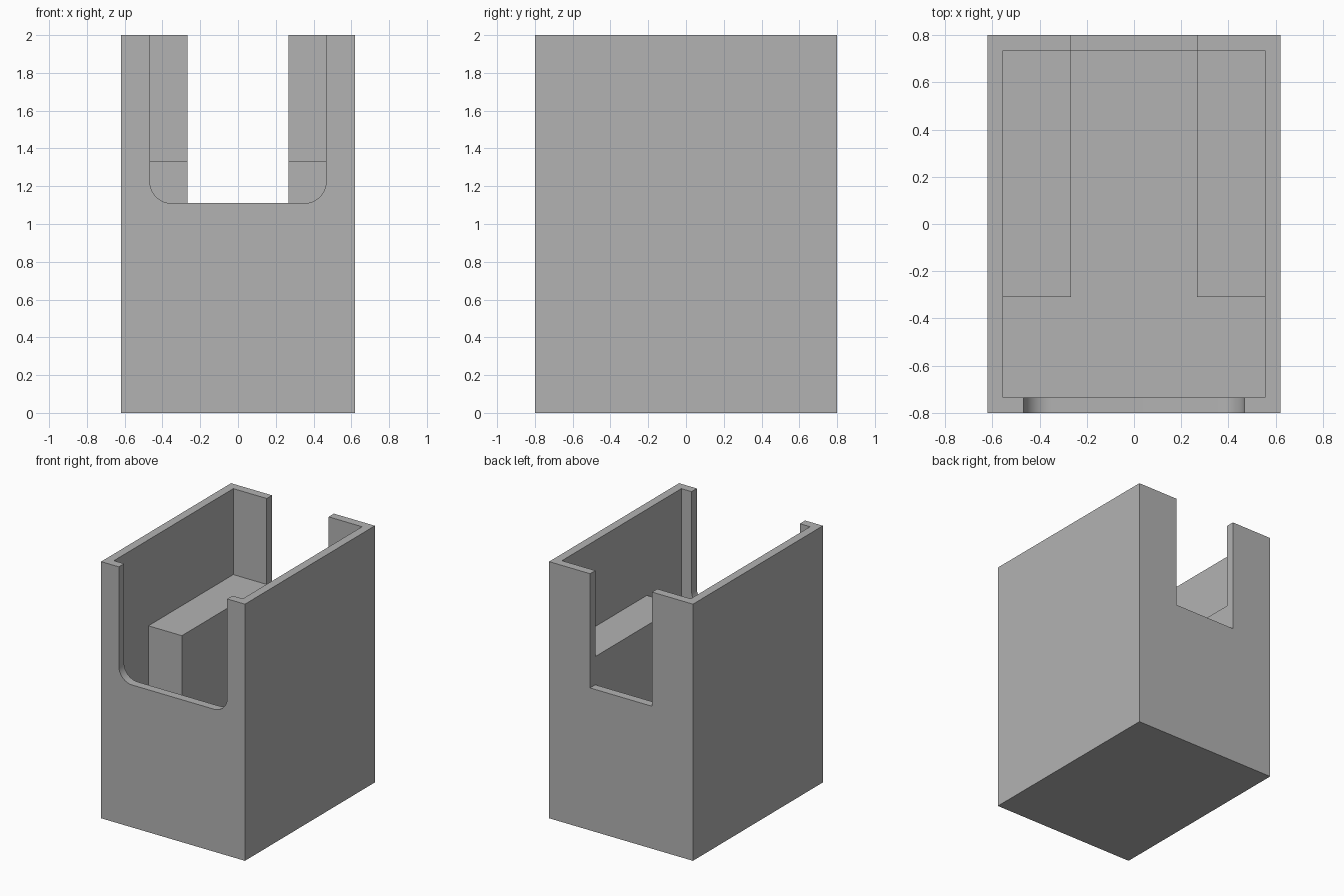
import bpy
import bmesh
import math

default = bpy.data.objects.get("Cube")
if default:
    bpy.data.objects.remove(default, do_unlink=True)

W, D, H = 0.62, 0.80, 2.0       # half width, half depth, height
T = 0.065                       # wall thickness
SILL = 1.11                     # bottom of both wall openings
SLOT = 0.267                    # half width of rear slot and centre channel

grey = bpy.data.materials.new("plain_grey")
grey.use_nodes = True
colour = (0.45, 0.45, 0.45, 1)
grey.diffuse_color = colour
grey.node_tree.nodes["Principled BSDF"].inputs["Base Color"].default_value = colour


def box(name, x, y, z, round_bottom=0):
    """Box from ranges; optionally rounds its two lower edges running along y."""
    bm = bmesh.new()
    bmesh.ops.create_cube(bm, size=1)
    for v in bm.verts:
        v.co = [r[0] if c < 0 else r[1] for c, r in zip(v.co, (x, y, z))]
    if round_bottom:
        edges = [e for e in bm.edges
                 if all(abs(v.co.z - z[0]) < 1e-4 for v in e.verts)
                 and abs(e.verts[0].co.x - e.verts[1].co.x) < 1e-4]
        bmesh.ops.bevel(bm, geom=edges, offset=round_bottom, segments=12,
                        profile=0.5, affect='EDGES')
    mesh = bpy.data.meshes.new(name)
    bm.to_mesh(mesh)
    bm.free()
    mesh.materials.append(grey)
    obj = bpy.data.objects.new(name, mesh)
    bpy.context.collection.objects.link(obj)
    return obj


def cut(target, cutter):
    mod = target.modifiers.new(cutter.name, 'BOOLEAN')
    mod.operation = 'DIFFERENCE'
    mod.solver = 'EXACT'
    mod.object = cutter
    cutter.hide_render = True
    bpy.ops.object.select_all(action='DESELECT')
    bpy.context.view_layer.objects.active = target
    target.select_set(True)
    bpy.ops.object.modifier_apply(modifier=mod.name)
    bpy.data.objects.remove(cutter, do_unlink=True)


# Open-topped case with a rounded front opening and a square rear slot
case = box("case", (-W, W), (-D, D), (0, H))
cut(case, box("cavity", (T - W, W - T), (T - D, D - T), (T, H + 1)))
cut(case, box("front_opening", (-0.467, 0.467), (-D - 0.2, 0.3 - D),
              (SILL, H + 1), round_bottom=0.115))
cut(case, box("rear_slot", (-SLOT, SLOT), (D - 0.3, D + 0.2), (SILL, H + 1)))
bpy.ops.object.shade_smooth_by_angle(angle=math.radians(30))

# Inner blocks on both sides of the centre channel
for side, s in (("left", 1), ("right", -1)):
    box(side + "_inner_block", sorted((s * SLOT, s * (W - T))),
        (-0.31, D - T), (T, 1.33))
